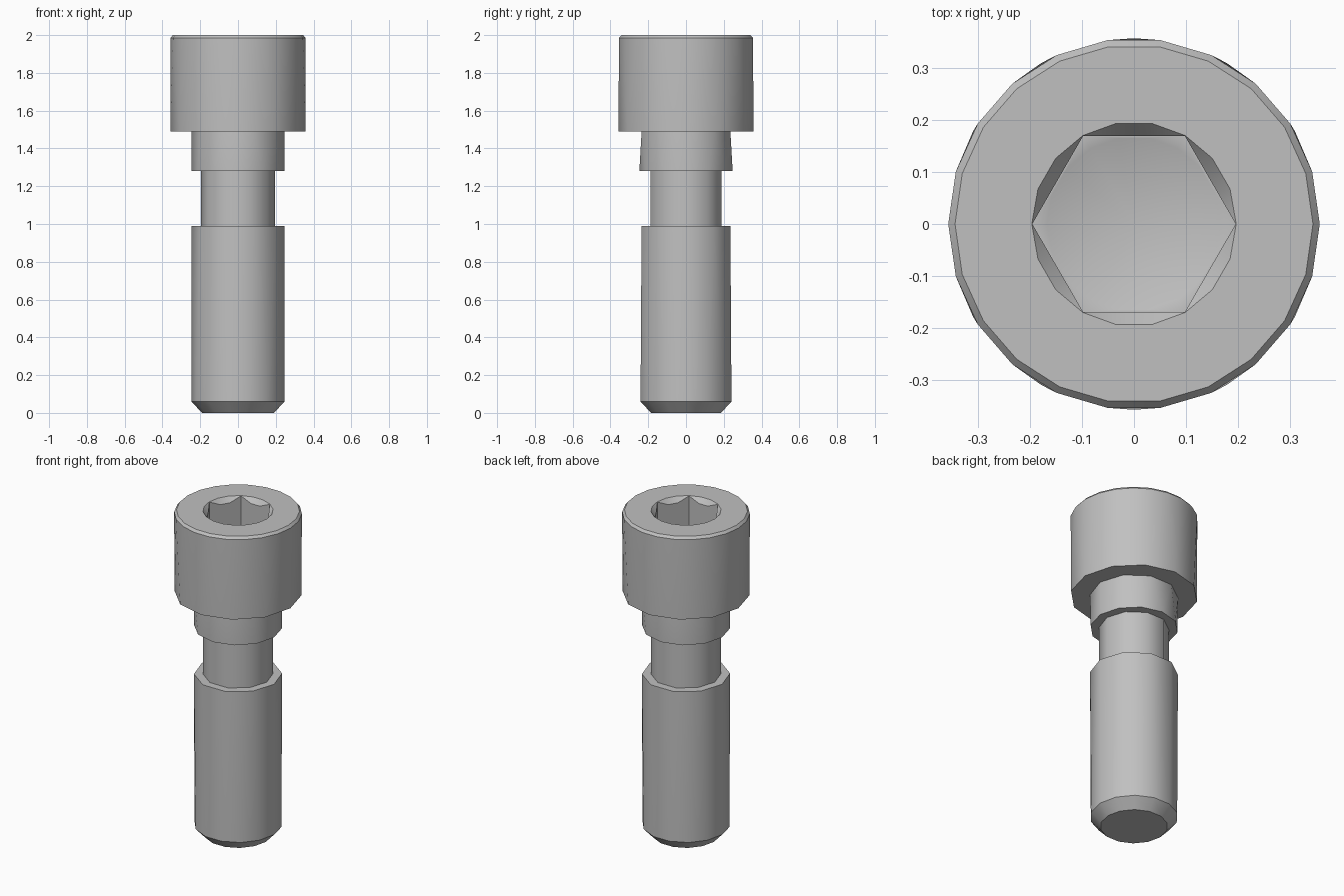
import bpy
import bmesh
from math import cos, sin, tau, radians

cube = bpy.data.objects.get("Cube")
if cube:
    bpy.data.objects.remove(cube, do_unlink=True)

steel = bpy.data.materials.new("steel_grey")
steel.use_nodes = True
GREY = (0.53, 0.53, 0.53, 1)
steel.diffuse_color = GREY
steel.node_tree.nodes["Principled BSDF"].inputs["Base Color"].default_value = GREY


def turned(name, *rings):
    """Convex turned solid from rings of (z, radius, sides)."""
    bm = bmesh.new()
    for z, r, n in rings:
        if r == 0:
            bm.verts.new((0, 0, z))
            continue
        for i in range(n):
            a = tau * i / n
            bm.verts.new((r * cos(a), r * sin(a), z))
    bmesh.ops.convex_hull(bm, input=bm.verts[:])
    bmesh.ops.dissolve_limit(bm, angle_limit=radians(0.3),
                             verts=bm.verts[:], edges=bm.edges[:])
    bmesh.ops.recalc_face_normals(bm, faces=bm.faces[:])
    mesh = bpy.data.meshes.new(name)
    bm.to_mesh(mesh)
    bm.free()
    mesh.materials.append(steel)
    obj = bpy.data.objects.new(name, mesh)
    bpy.context.collection.objects.link(obj)
    return obj


def activate(obj):
    bpy.ops.object.select_all(action='DESELECT')
    obj.select_set(True)
    bpy.context.view_layer.objects.active = obj


# Head with a chamfered top rim
head = turned("head", (1.49, 0.358, 12), (1.985, 0.358, 22), (2.0, 0.345, 22))

# Hex socket: drilled tip, hexagonal wall and countersunk mouth
cutters = [
    turned("socket_hex", (1.75, 0.196, 6), (2.05, 0.196, 6)),
    turned("socket_drill", (1.65, 0, 0), (1.75, 0.168, 18), (1.80, 0.168, 18)),
    turned("socket_mouth", (1.96, 0.165, 18), (2.0, 0.197, 18), (2.05, 0.197, 18)),
]
for cutter in cutters:
    cutter.hide_render = True
    cut = head.modifiers.new(cutter.name, 'BOOLEAN')
    cut.operation = 'DIFFERENCE'
    cut.solver = 'EXACT'
    cut.object = cutter
    activate(head)
    bpy.ops.object.modifier_apply(modifier=cut.name)
    bpy.data.objects.remove(cutter, do_unlink=True)

# Collar under the head, reduced waist, and body with a chamfered end
parts = [
    head,
    turned("collar", (1.28, 0.247, 12), (1.49, 0.247, 10)),
    turned("waist", (0.99, 0.197, 10), (1.28, 0.197, 10)),
    turned("body", (0, 0.19, 14), (0.06, 0.247, 14), (0.99, 0.247, 10)),
]
for part in parts:
    activate(part)
    bpy.ops.object.shade_smooth_by_angle(angle=radians(38))
